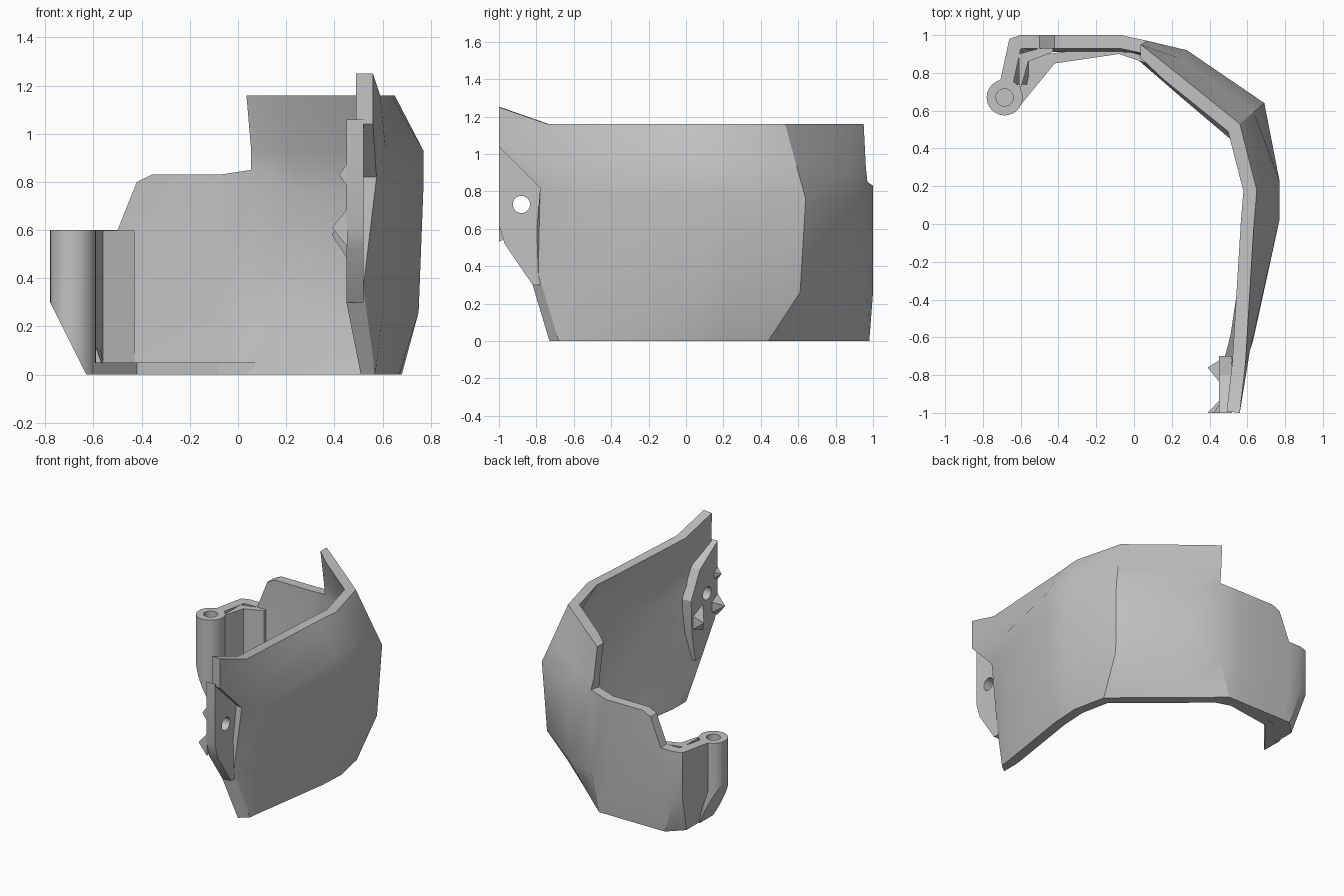
import bpy
import bmesh
from math import radians, pi
from mathutils import Vector, Matrix

cube = bpy.data.objects.get("Cube")
if cube:
    bpy.data.objects.remove(cube)

grey = bpy.data.materials.new("plain grey")
grey.use_nodes = True
grey.diffuse_color = (0.54, 0.54, 0.54, 1)
grey.node_tree.nodes["Principled BSDF"].inputs["Base Color"].default_value = (0.54, 0.54, 0.54, 1)


def activate(obj):
    bpy.ops.object.select_all(action='DESELECT')
    obj.select_set(True)
    bpy.context.view_layer.objects.active = obj


def make_object(name, bm):
    bmesh.ops.recalc_face_normals(bm, faces=bm.faces)
    mesh = bpy.data.meshes.new(name)
    bm.to_mesh(mesh)
    bm.free()
    mesh.materials.append(grey)
    obj = bpy.data.objects.new(name, mesh)
    bpy.context.collection.objects.link(obj)
    activate(obj)
    return obj


def smooth(obj):
    activate(obj)
    bpy.ops.object.shade_smooth_by_angle(angle=radians(28))


def prism(name, points, direction):
    bm = bmesh.new()
    face = bm.faces.new([bm.verts.new(p) for p in points])
    moved = bmesh.ops.extrude_face_region(bm, geom=[face], use_keep_orig=True)
    verts = [v for v in moved["geom"] if isinstance(v, bmesh.types.BMVert)]
    bmesh.ops.translate(bm, verts=verts, vec=direction)
    return make_object(name, bm)


def cylinder_bm(radius, depth, matrix):
    bm = bmesh.new()
    bmesh.ops.create_cone(bm, cap_ends=True, segments=32, radius1=radius,
                          radius2=radius, depth=depth, matrix=matrix)
    return bm


def drill(obj, radius, depth, matrix):
    cutter = make_object("hole_cutter", cylinder_bm(radius, depth, matrix))
    cutter.hide_render = True
    mod = obj.modifiers.new("hole", 'BOOLEAN')
    mod.operation = 'DIFFERENCE'
    mod.solver = 'EXACT'
    mod.object = cutter
    activate(obj)
    bpy.ops.object.modifier_apply(modifier=mod.name)
    bpy.data.objects.remove(cutter)
    smooth(obj)


# Outer plan outlines, running from the front end round to the rear boss
base = [(.57, -.68), (.58, -.6), (.67, 0), (.68, .2), (.63, .44), (.3, .72), (0, .98),
        (-.07, .98), (-.36, .98), (-.42, .98), (-.47, .98), (-.52, .98), (-.62, .88), (-.62, .74)]
waist = [(.52, -.79), (.6, -.62), (.75, .02), (.75, .22), (.67, .61), (.29, .9)]
belt = [(.575, -.78), (.63, -.62), (.77, .02), (.77, .23), (.69, .64), (.28, .92), (.07, .97),
        (-.07, 1), (-.36, 1), (-.42, 1), (-.5, 1), (-.6, 1), (-.66, .98), (-.71, .75)]
top = [(.56, -1), (.59, -.74), (.635, 0), (.65, .18), (.56, .53), (.2, .82), (.035, .95)]
belt_height = [.82, .78, .78, .78, .76, .76, .85, .83, .83, .8] + [.6] * 4
blend = [1, .4, 0, 0, .43, .43, .43]


def raised(plan, heights):
    return [Vector((x, y, z)) for (x, y), z in zip(plan, heights)]


shoulder = [Vector(b).lerp(Vector(t), w) for b, t, w in zip(belt, top, blend)]
rows = [raised(base, [0] * len(base)),
        raised(waist + belt[len(waist):], [.36] + [.26] * len(belt)),
        raised(belt, belt_height),
        raised(shoulder, [1.04] + [.93] * 6),
        raised(top, [1.25] + [1.16] * 6)]


def inset(row, thickness):
    """Offset a row horizontally towards the inside with mitred corners."""
    sides = []
    for a, b in zip(row, row[1:]):
        d = (b - a).to_2d().normalized()
        sides.append(Vector((-d.y, d.x)))
    result = []
    for i, p in enumerate(row):
        before, after = sides[max(i - 1, 0)], sides[min(i, len(sides) - 1)]
        step = (before + after) / (1 + before.dot(after)) * thickness
        result.append(p + step.to_3d())
    if len(row) == len(top):
        result[-1] = row[-1] - Vector((0, thickness, 0))
    return result


# Curved guard wall with a horizontal rim and a bevelled lower front end
inside = [inset(row, .07) for row in rows]
inside[0][0] = Vector((.51, -.73, 0))
inside[1][0] = Vector((.45, -.82, .3))
bm = bmesh.new()
outer = [[bm.verts.new(p) for p in row] for row in rows]
inner = [[bm.verts.new(p) for p in row] for row in inside]
partner = {o: i for ro, ri in zip(outer, inner) for o, i in zip(ro, ri)}
for low, high in zip(outer, outer[1:]):
    for c in range(min(len(low), len(high)) - 1):
        quad = [low[c], low[c + 1], high[c + 1], high[c]]
        bm.faces.new(quad)
        bm.faces.new([partner[v] for v in reversed(quad)])
rim = [e for e in bm.edges if e.is_boundary and all(v in partner for v in e.verts)]
for edge in rim:
    a, b = edge.verts
    bm.faces.new((a, b, partner[b], partner[a]))
smooth(make_object("guard_wall", bm))

# Rear mounting boss, cut off at a slant below, with a blind hole
boss_centre = Vector((-.685, .67, .3))
bm = cylinder_bm(.095, .6, Matrix.Translation(boss_centre))
cut = bmesh.ops.bisect_plane(bm, geom=bm.verts[:] + bm.edges[:] + bm.faces[:],
                             plane_co=(-.63, 0, 0), plane_no=(-.29, 0, -.145),
                             clear_outer=True)
bmesh.ops.contextual_create(bm, geom=[g for g in cut["geom_cut"]
                                      if isinstance(g, bmesh.types.BMEdge)])
boss = make_object("rear_boss", bm)
drill(boss, .046, .4, Matrix.Translation(boss_centre + Vector((0, 0, .3))))

# Thickened inner corner beside the boss, and the low ledge inside the rear wall
prism("corner_fill", [(x, y, 0) for x, y in
                      [(-.61, .69), (-.59, .75), (-.56, .86), (-.43, .91), (-.43, .95),
                       (-.61, .9)]], (0, 0, .599))
prism("rear_ledge", [(x, y, 0) for x, y in
                     [(-.61, .88), (-.6, .63), (-.42, .85), (-.08, .9),
                      (.07, .85), (0, .96)]], (0, 0, .05))

# Recessed front tab with a bolt hole
tab = prism("front_tab", [(.45, y, z) for y, z in
                          [(-1, 1.06), (-.8, .93), (-.7, .74), (-.71, .5), (-.75, .3),
                           (-.82, .3), (-.97, .52), (-1, .62)]], (.07, 0, 0))
sideways = Matrix.Rotation(-pi / 2, 4, 'Y')
drill(tab, .046, .5, Matrix.Translation((.5, -.88, .73)) @ sideways)

# Small pointed pips on the inside of the tab: front, tip and back positions
for name, front, tip, back, z, half, reach in [
        ("upper_pip", -1, -1, -.95, .83, .05, .03),
        ("lower_pip", -1, -1, -.93, .61, .08, .06),
        ("rear_pip", -.84, -.76, -.72, .58, .1, .06)]:
    bm = bmesh.new()
    for point in [(.455, front, z - half), (.455, front, z + half), (.455, back, z - half / 2),
                  (.455, back, z + half / 2), (.45 - reach, tip, z)]:
        bm.verts.new(point)
    bmesh.ops.convex_hull(bm, input=bm.verts)
    make_object(name, bm)
